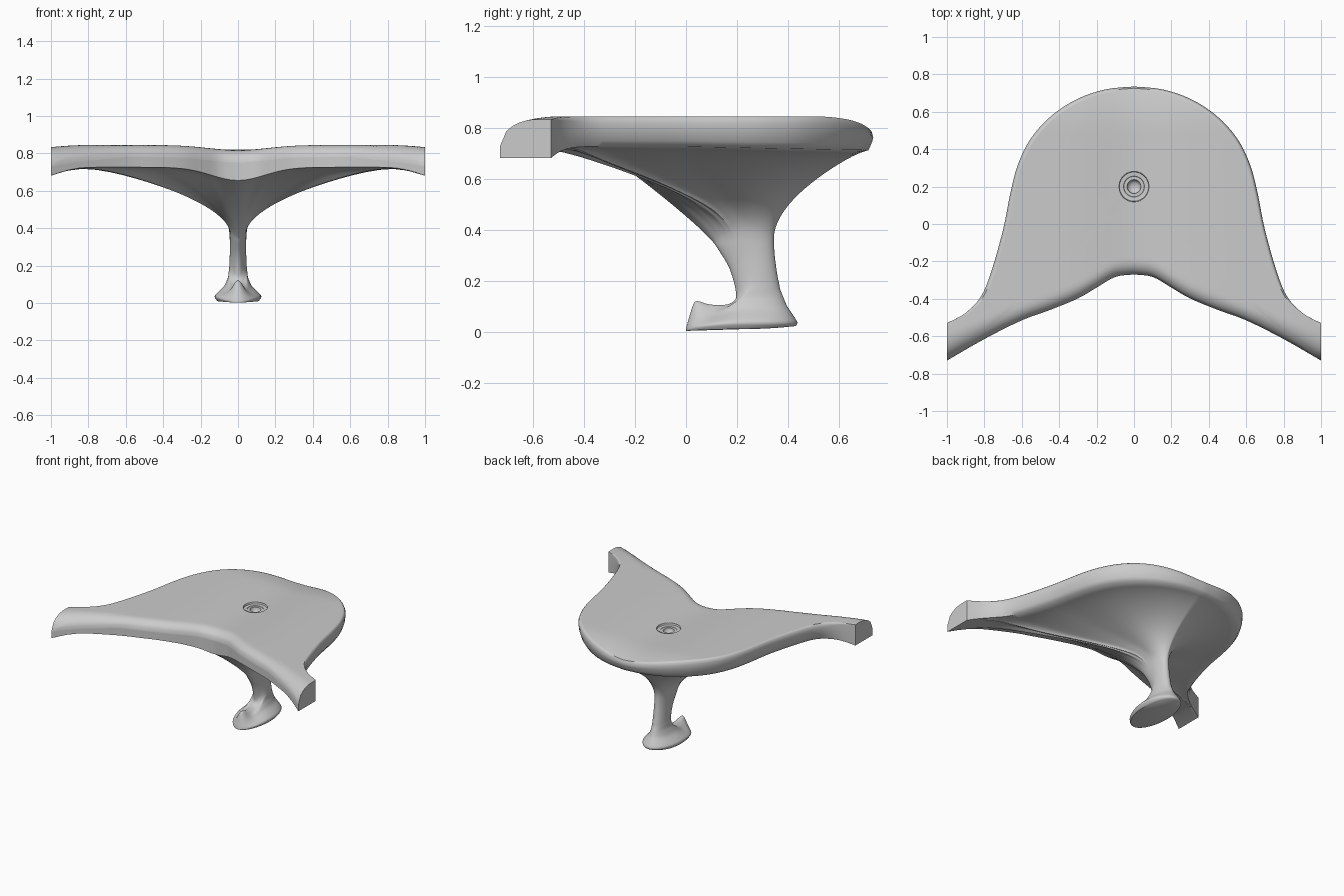
import bpy, bmesh, math
from math import sin, cos, pi, exp, sqrt

if "Cube" in bpy.data.objects:
    bpy.data.objects.remove(bpy.data.objects["Cube"])


def interp(x, pts):
    for (x0, y0), (x1, y1) in zip(pts, pts[1:]):
        if x <= x1:
            return y0 + (y1 - y0) * max(0, (x - x0) / (x1 - x0))
    return pts[-1][1]


def spline(pts, per):
    """Catmull-Rom through tuples of any size."""
    out = []
    for i in range(len(pts) - 1):
        a, b, c, d = pts[max(i - 1, 0)], pts[i], pts[i + 1], pts[min(i + 2, len(pts) - 1)]
        for k in range(per):
            t = k / per
            out.append(tuple(q + .5 * t * (r - p + t * (2 * p - 5 * q + 4 * r - s + t * (3 * (q - r) + s - p)))
                             for p, q, r, s in zip(a, b, c, d)))
    return out + [pts[-1]]


def make_object(name, rings, closed_start=False, closed_end=False):
    bm = bmesh.new()
    rows = [[bm.verts.new(p) for p in r] for r in rings]
    n = len(rows[0])
    for r0, r1 in zip(rows, rows[1:]):
        for i in range(n):
            bm.faces.new((r0[i], r0[(i + 1) % n], r1[(i + 1) % n], r1[i]))
    if closed_start:
        bm.faces.new(rows[0])
    if closed_end:
        bm.faces.new(rows[-1])
    bmesh.ops.recalc_face_normals(bm, faces=bm.faces)
    me = bpy.data.meshes.new(name)
    bm.to_mesh(me)
    bm.free()
    ob = bpy.data.objects.new(name, me)
    bpy.context.collection.objects.link(ob)
    bpy.ops.object.select_all(action='DESELECT')
    ob.select_set(True)
    bpy.context.view_layer.objects.active = ob
    bpy.ops.object.shade_smooth_by_angle(angle=math.radians(50))
    return ob


# Plate outline, right half: front edge, cut wing tip, side and back
front = [(0, -.27), (.1, -.283), (.2, -.34), (.3, -.398), (.45, -.46), (.6, -.515), (.8, -.615), (1, -.73)]
back = [(1, -.53), (.9, -.475), (.82, -.39), (.765, -.26), (.7, -.03), (.66, .17), (.62, .32),
        (.55, .46), (.44, .58), (.3, .67), (.15, .72), (0, .735)]
tip = [(1, -.73 + .2 * k / 8) for k in range(1, 8)]
front_curve = spline(front, 4)
half = front_curve + tip + spline(back, 4)
N = len(half)
HUB_Y, HUB_R = .2, .08
angles = [.7 * math.atan2(x, HUB_Y - y) + .3 * pi * i / (N - 1) for i, (x, y) in enumerate(half)]
angles[0], angles[-1] = 0, pi
tip_start = len(front_curve)
edge_weight = [min(1, max(0, (i - tip_start - 7) / 8)) for i in range(N)]
bend = [.05 + .1 * min(1, max(0, (i - tip_start) / 10)) for i in range(N)]


def mirrored(h):
    return h + [(-x, y, z) for x, y, z in h[-2:0:-1]]


def droop(x):
    return max(0, (abs(x) - .78) / .22) ** 2


def top_z(x, y):
    """Dished top with a falling back and a rolled front edge."""
    z = .845 - .028 * exp(-(x / .22) ** 2) - .012 * droop(x)
    z -= .03 * max(0, (y - .5) / .235) ** 2
    wing = min(1, max(0, (abs(x) - .6) / .4))
    radius, height = .07 + .06 * wing, .065 + .04 * wing
    d = max(0, .9 * (y - interp(abs(x), front_curve)))
    u = max(0, 1 - d / radius)
    return z - height * (1 - sqrt(max(0, 1 - u * u)))


def bottom_z(x, y):
    z = .726 - .014 * max(0, y / .735)
    return z - .07 * exp(-(x / .2) ** 2) if y < 0 else z


def toward(i, t, bx, by):
    """Slide outline point i towards (bx, by) along a bent path."""
    x, y = half[i]
    return x + (bx - x) * t, y + (by - y) * t - bend[i] * sin(pi * t) * x


# Foot and stem: front y,z / back y,z / side x,y,z / sag of the shoulders
stem_keys = [
    (0, .003, .43, .022, .11, .22, .010, 0),
    (.0, .012, .437, .036, .125, .23, .035, 0),
    (.012, .055, .42, .065, .105, .24, .06, .015),
    (.028, .105, .40, .095, .075, .25, .09, .035),
    (.045, .12, .39, .115, .06, .26, .12, .045),
    (.09, .107, .38, .14, .053, .265, .14, .035),
    (.15, .105, .37, .165, .05, .27, .165, .025),
    (.185, .118, .365, .19, .047, .275, .19, .012),
    (.197, .15, .357, .23, .045, .275, .23, 0),
    (.17, .25, .347, .31, .043, .265, .30, 0),
    (.115, .34, .345, .37, .045, .25, .36, 0)]
rings = []
for yf, zf, yb, zb, sx, sy, sz, sag in spline(stem_keys, 3):
    ring = []
    for a in angles:
        c = cos(a)
        y = sy + c * ((yf - sy) if c > 0 else (sy - yb))
        z = sz + c * c * ((zf - sz) if c > 0 else (zb - sz))
        if c > 0:
            z -= sag * sin(2 * a) ** 2
        ring.append((sx * sin(a), y, z))
    ring[0] = (0,) + ring[0][1:]
    ring[-1] = (0,) + ring[-1][1:]
    rings.append(ring)

# Underside flaring from the stem to the rim; level early under the wings
neck = rings[-1]
power = [(0, .88), (.5, .65), (.9, .5), (1.4, .45), (pi, .55)]
reach = [(0, 1), (.3, .97), (.5, .9), (.8, .77), (1, .72), (1.1, .78), (1.4, .97), (pi, 1)]


def flare(a, t):
    e, r = interp(a, power), interp(a, reach)

    def soft(u):
        return u ** e / (1 + u ** (20 * e)) ** (1 / 20)
    return soft(t / r) / soft(1 / r)


STEPS = 20
for s in range(1, STEPS + 1):
    t = (s / STEPS) ** 1.8
    ring = []
    for i, (nx, ny, nz) in enumerate(neck):
        x, y = toward(i, 1 - t + t * .05 * edge_weight[i], nx, ny)
        zb = bottom_z(*half[i])
        ring.append((x, y, nz + (zb - nz) * flare(angles[i], t) - .045 * droop(x)))
    rings.append(ring)

# Rim
for inset, f, lower in ((.022, .2, 0), (.006, .5, 0), (0, 1, .025), (.008, 1, .008)):
    ring = []
    for i in range(N):
        w = edge_weight[i]
        x, y = toward(i, inset * w, 0, HUB_Y)
        zb = bottom_z(*half[i]) - .045 * droop(half[i][0])
        zt = top_z(*half[i]) - lower * w
        ring.append((x, y, zb + (zt - zb) * f - (.0005 if inset == 0 else 0)))
    rings.append(ring)

# Dished top, running in to the round socket
for t in (.02, .035, .05, .07, .1, .14, .19, .25, .32, .4, .5, .6, .7, .8, .9, 1):
    ring = []
    for i, a in enumerate(angles):
        x, y = toward(i, t, HUB_R * sin(a), HUB_Y - HUB_R * cos(a))
        if t == 1:
            x, y = HUB_R * sin(a), HUB_Y - HUB_R * cos(a)
        ring.append((x, y, top_z(x, y)))
    rings.append(ring)
make_object("pedestal_plate", [mirrored(r) for r in rings], closed_start=True)

# Socket: shallow stepped recess with a hole
z0 = top_z(0, HUB_Y)
profile = [(.083, -.004), (.081, .003), (.078, -.009), (.056, -.011), (.054, -.014),
           (.037, -.014), (.034, -.04), (.02, -.05), (.004, -.053)]
M = 48
make_object("socket", [[(r * cos(2 * pi * k / M), HUB_Y + r * sin(2 * pi * k / M), z0 + h) for k in range(M)]
                       for r, h in profile], closed_end=True)
